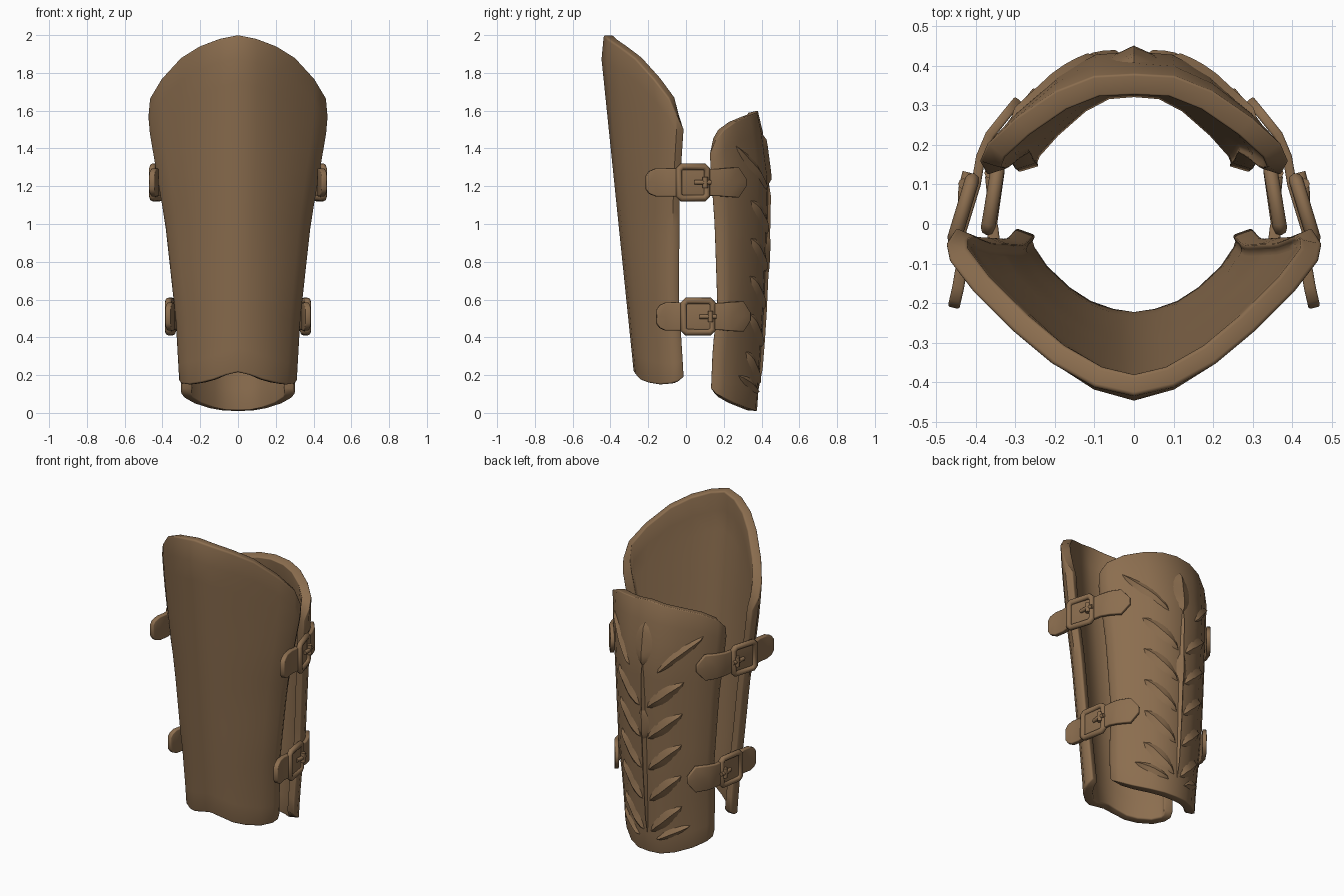
import bpy, bmesh, math
from mathutils import Vector

cube = bpy.data.objects.get("Cube")
if cube:
    bpy.data.objects.remove(cube, do_unlink=True)

leather = bpy.data.materials.new("brown_leather")
COLOUR = (0.26, 0.155, 0.078, 1)
leather.diffuse_color = COLOUR
leather.use_nodes = True
leather.node_tree.nodes["Principled BSDF"].inputs["Base Color"].default_value = COLOUR


def lerp_table(table, t):
    """Piecewise linear lookup in a list of (position, value) pairs."""
    if t <= table[0][0]:
        return table[0][1]
    for (a, va), (b, vb) in zip(table, table[1:]):
        if t <= b:
            return va + (vb - va) * (t - a) / (b - a)
    return table[-1][1]


def at(values, u):
    """Lookup of an evenly spaced list by u in 0..1."""
    return lerp_table(list(enumerate(values)), u * (len(values) - 1))


def finish(name, bm, thickness=0.0, offset=-1, bevel=0.0, angle=40):
    mesh = bpy.data.meshes.new(name)
    bm.to_mesh(mesh)
    bm.free()
    ob = bpy.data.objects.new(name, mesh)
    bpy.context.collection.objects.link(ob)
    mesh.materials.append(leather)
    if thickness:
        mod = ob.modifiers.new("thickness", 'SOLIDIFY')
        mod.thickness, mod.offset = thickness, offset
    if bevel:
        mod = ob.modifiers.new("rounded_rim", 'BEVEL')
        mod.width, mod.segments = bevel, 3
        mod.limit_method, mod.angle_limit = 'ANGLE', math.radians(55)
    bpy.ops.object.select_all(action='DESELECT')
    ob.select_set(True)
    bpy.context.view_layer.objects.active = ob
    bpy.ops.object.shade_smooth_by_angle(angle=math.radians(angle))
    return ob


def grid(rows, flip=False):
    bm = bmesh.new()
    vs = [[bm.verts.new(p) for p in row] for row in rows]
    for a, b in zip(vs, vs[1:]):
        for i in range(len(a) - 1):
            quad = [a[i], a[i + 1], b[i + 1], b[i]]
            bm.faces.new(quad[::-1] if flip else quad)
    return bm


# Front plate: ridged at the top, rounder toward the ankle
def front_point(u, z):
    a = abs(u)
    k = min(1, max(0, (z - 0.2) / 1.3))
    sx = at([0, .21, .43, .63, .84, .97, 1, .96], a)
    sy = at([1, .97, .88, .73, .5, .27, .13, 0], a) * (1 - k) \
        + at([1, .94, .79, .6, .38, .2, .1, 0], a) * k
    w = lerp_table([(.15, .31), (.5, .33), (1, .385), (1.5, .47), (1.7, .483)], z)
    edge = lerp_table([(.2, -.01), (.6, -.035), (1.2, -.03), (1.5, -.01)], z)
    mid = lerp_table([(.2, -.275), (1.9, -.45), (2, -.435)], z)
    return Vector((math.copysign(w * sx, u), edge + (mid - edge) * sy, z))


# Rear plate: a round arch in plan, bulging at calf height
def rear_point(u, z):
    a = abs(u)
    sx = at([0, .26, .51, .77, .95, 1, .97], a)
    sy = at([1, .97, .81, .53, .28, .12, 0], a)
    w = lerp_table([(.1, .3), (.5, .32), (1, .35), (1.45, .39)], z)
    edge = lerp_table([(.1, .13), (.35, .14), (.55, .165), (1, .15), (1.35, .125)], z)
    mid = lerp_table([(0, .375), (.5, .41), (.9, .428), (1.25, .438), (1.5, .405), (1.6, .38)], z)
    return Vector((math.copysign(w * sx, u), edge + (mid - edge) * sy, z))


def plate(name, point, bottom, top, flip):
    n, levels = len(top) - 1, 14
    rows = []
    for j in range(levels + 1):
        v = j / levels
        rows.append([point(i / n, at(bottom, abs(i) / n) * (1 - v) + at(top, abs(i) / n) * v)
                     for i in range(-n, n + 1)])
    return finish(name, grid(rows, flip), 0.055, -1, 0.02)


plate("front_plate", front_point,
      [.215, .2, .175, .16, .15, .155, .165, .19],
      [2.0, 1.98, 1.94, 1.88, 1.77, 1.67, 1.58, 1.5], False)
plate("rear_plate", rear_point,
      [.01, .012, .025, .05, .08, .1, .13],
      [1.6, 1.59, 1.575, 1.545, 1.5, 1.45, 1.37], True)


# Embossed foliage on the rear plate
def leaf(name, start, end, width, height=0.016, bow=0.0):
    start, end = Vector(start), Vector(end)
    side = (end - start).orthogonal().normalized()
    rows = []
    for i in range(9):
        t = i / 8
        spread = math.sin(math.pi * t) ** 0.8 if 0 < i < 8 else 0.02
        row = []
        for j in (-1, -.5, 0, .5, 1):
            s, z = start.lerp(end, t) + side * (j * spread * width / 2 + bow * math.sin(math.pi * t))
            u = s / 0.55
            p = rear_point(u, z)
            normal = (rear_point(u, z + .02) - rear_point(u, z - .02)).cross(
                rear_point(u + .02, z) - rear_point(u - .02, z)).normalized()
            lift = (height + 0.006) * (1 - abs(j)) * min(1, spread * 2) - 0.006
            row.append(p + normal * lift)
        rows.append(row)
    bm = grid(rows)
    bm.normal_update()
    for f in bm.faces:
        if f.normal.y < 0:
            f.normal_flip()
    return finish(name, bm, angle=30)


leaf("stem", (0, .08), (0, 1.3), .05)
leaf("top_bud", (0, 1.2), (0, 1.48), .15)
leaf("middle_bud", (0, .72), (0, .95), .1, .02)
for side, s in (("left", 1), ("right", -1)):
    for i in range(5):
        z = .14 + i * .2
        leaf(f"{side}_leaf_{i + 1}", (s * .02, z), (s * .23, z + .19), .11)
    leaf(f"{side}_scroll", (s * .08, 1.17), (s * .3, 1.42), .07)
    leaf(f"{side}_lower_scroll", (s * .06, .1), (s * .27, .2), .07)


# Straps and buckles
def strap(name, path, z, halves, thickness):
    rows = [[Vector((x, y, z + h * k)) for k in (-1, 0, 1)] for (x, y), h in zip(path, halves)]
    return finish(name, grid(rows), thickness, 0, 0.006)


def tube(name, points, radius, cyclic):
    data = bpy.data.curves.new(name, 'CURVE')
    data.dimensions = '3D'
    data.bevel_depth, data.bevel_resolution = radius, 2
    data.use_fill_caps = True
    spline = data.splines.new('POLY')
    spline.points.add(len(points) - 1)
    for p, co in zip(spline.points, points):
        p.co = (*co, 1)
    spline.use_cyclic_u = cyclic
    ob = bpy.data.objects.new(name, data)
    bpy.context.collection.objects.link(ob)
    data.materials.append(leather)
    bpy.ops.object.select_all(action='DESELECT')
    ob.select_set(True)
    bpy.context.view_layer.objects.active = ob
    bpy.ops.object.convert(target='MESH')
    bpy.ops.object.shade_smooth_by_angle(angle=math.radians(50))


def buckle(name, s, z, front, back, flap, band):
    # Frame corners are cut a little
    def on_frame(t, h, out=0.0):
        x, y = Vector(front).lerp(Vector(back), t)
        return (s * (x + out), y, z + h)
    outline = [(.1, -.083), (.9, -.083), (1, -.068), (1, .068),
               (.9, .083), (.1, .083), (0, .068), (0, -.068)]
    tube(f"{name}_frame", [on_frame(t, h) for t, h in outline], .018, True)
    tube(f"{name}_pin", [on_frame(.55, 0, .004), on_frame(.85, 0, .016), on_frame(1.13, 0, .018)], .012, False)
    tube(f"{name}_pin_loop", [on_frame(.93, -.03, .018), on_frame(.93, .03, .018)], .014, False)
    strap(f"{name}_flap", [(s * x, y) for x, y in flap], z, (.035, .06, .074, .074, .074), .03)
    strap(f"{name}_strap", [(s * x, y) for x, y in band], z, (.07, .07, .072, .077, .08, .02), .024)


for side, s in (("left", 1), ("right", -1)):
    buckle(f"{side}_upper", s, 1.22, (.455, -.037), (.41, .112),
           [(.457, -.212), (.453, -.195), (.445, -.16), (.435, -.1), (.445, -.02)],
           [(.44, -.03), (.4, .1), (.388, .17), (.365, .225), (.325, .275), (.292, .315)])
    buckle(f"{side}_lower", s, .51, (.37, -.012), (.345, .14),
           [(.372, -.157), (.368, -.14), (.362, -.11), (.352, -.06), (.36, 0)],
           [(.36, -.01), (.34, .13), (.336, .19), (.32, .237), (.275, .3), (.245, .338)])
